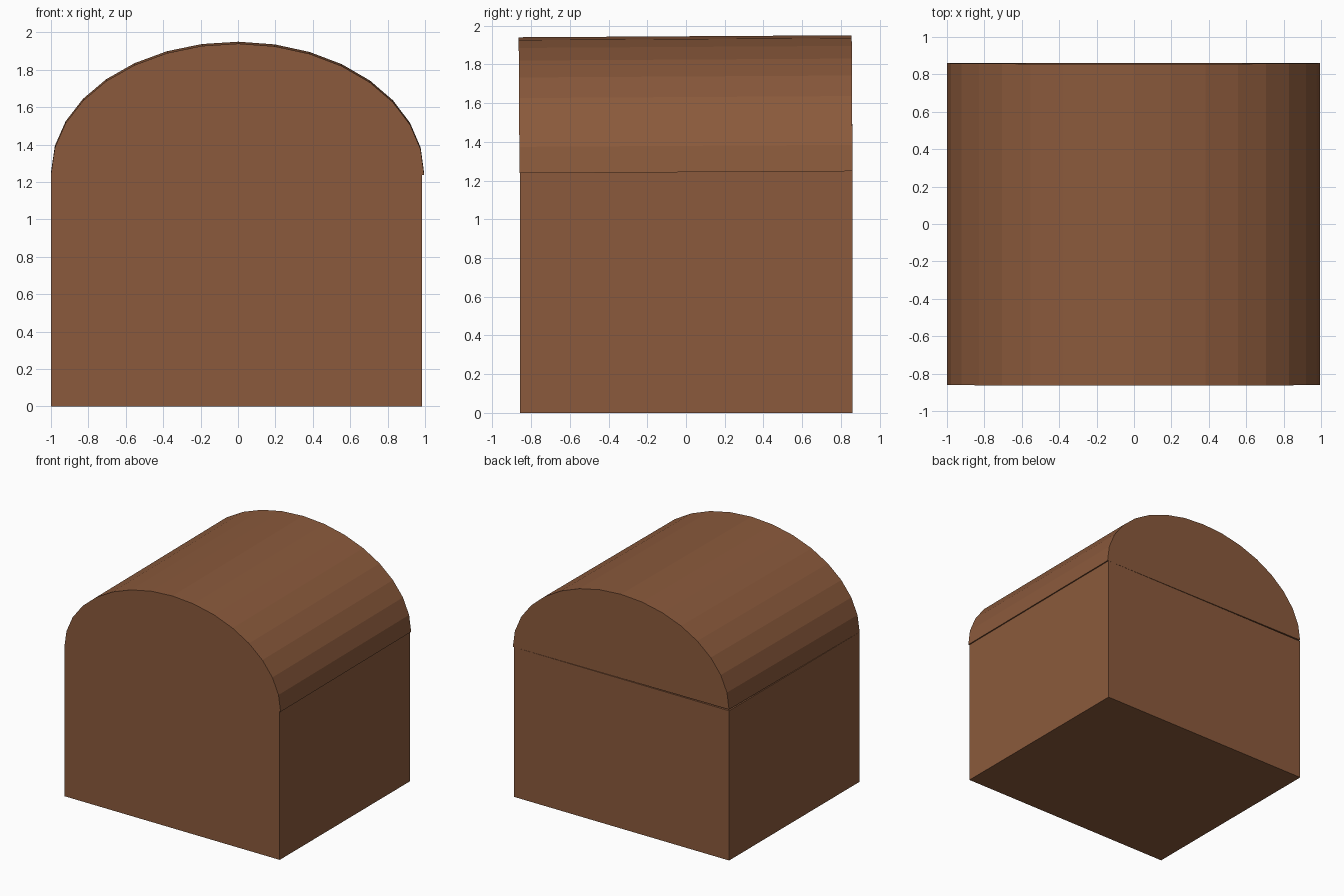
import bpy, bmesh, math

if "Cube" in bpy.data.objects:
    bpy.data.objects.remove(bpy.data.objects["Cube"])

wood = bpy.data.materials.new("brown wood")
wood.diffuse_color = (0.258, 0.102, 0.045, 1)
wood.use_nodes = True
wood.node_tree.nodes["Principled BSDF"].inputs["Base Color"].default_value = wood.diffuse_color


def prism(name, profile, y0, y1):
    """Extrude a closed x-z profile along y into a solid."""
    bm = bmesh.new()
    face = bm.faces.new([bm.verts.new((x, y0, z)) for x, z in profile])
    out = bmesh.ops.extrude_face_region(bm, geom=[face])
    moved = [v for v in out["geom"] if isinstance(v, bmesh.types.BMVert)]
    bmesh.ops.translate(bm, verts=moved, vec=(0, y1 - y0, 0))
    bmesh.ops.recalc_face_normals(bm, faces=bm.faces)
    mesh = bpy.data.meshes.new(name)
    bm.to_mesh(mesh)
    bm.free()
    mesh.materials.append(wood)
    obj = bpy.data.objects.new(name, mesh)
    bpy.context.collection.objects.link(obj)
    return obj


# Square chest body
prism("chest_body", [(-1, 0), (0.985, 0), (0.985, 1.248), (-1, 1.248)], -0.857, 0.86)

# Faceted barrel lid, resting very slightly askew on the body
SIDES = 16
arch = [(0.997 * math.cos(math.pi * i / SIDES), 0.697 * math.sin(math.pi * i / SIDES))
        for i in range(SIDES + 1)]
lid = prism("chest_lid", arch, -0.86, 0.86)
lid.location = (-0.002, 0, 1.248)
lid.rotation_euler = (0.006, 0.005, 0)
